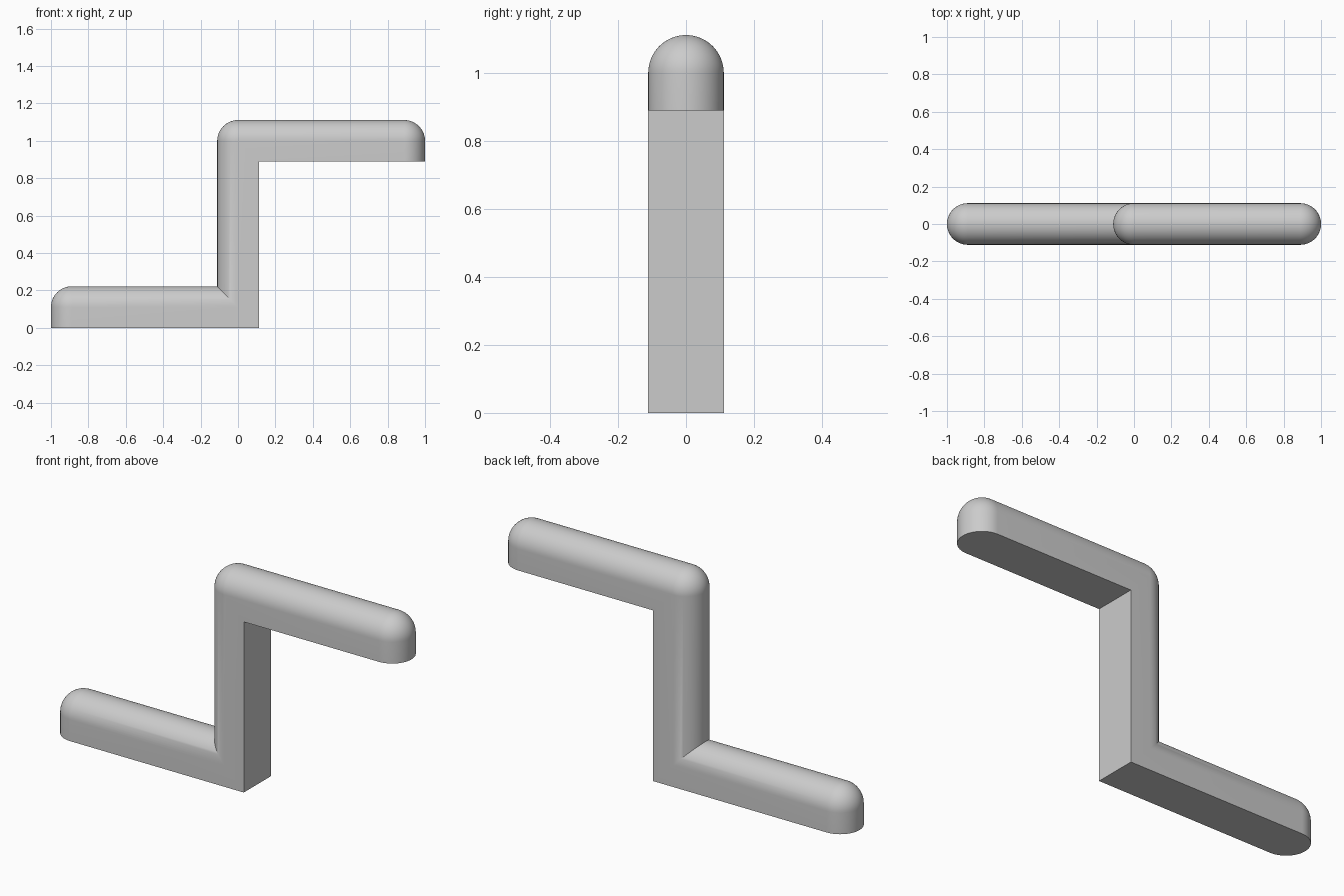
import bpy, bmesh
from math import sin, cos, pi, radians

if "Cube" in bpy.data.objects:
    bpy.data.objects.remove(bpy.data.objects["Cube"])

R = 1 / 9          # half width of the bar
REACH = 8 / 9      # bar length between centres
ARC, TURN = 32, 16

# Cross-section as (y, d): flat underside, straight cheeks, half-round back
section = [(R, -R)]
section += [(R * cos(pi * i / ARC), R * sin(pi * i / ARC)) for i in range(ARC + 1)]
section += [(-R, -R)]


def end_ring(x, z, side, angle):
    """Section folded about a vertical axis, making a domed end."""
    return [(x + side * abs(y) * sin(angle), y * cos(angle), z + d) for y, d in section]


def mitre_ring(x, z):
    """Section cut on the diagonal for the inner corner."""
    return [(x - d, y, z + d) for y, d in section]


def elbow_ring(x, z, angle):
    """Back swings round the ball corner while the flat side stays mitred."""
    ring = []
    for y, d in section:
        nx, nz = (-1, 1) if d < 0 else (-cos(angle), sin(angle))
        ring.append((x + d * nx, y, z + d * nz))
    return ring


steps = [pi / 2 * i / TURN for i in range(TURN + 1)]
low, high = R, R + REACH
rings = [end_ring(-REACH, low, -1, a) for a in reversed(steps)]
rings.append(mitre_ring(0, low))
rings += [elbow_ring(0, high, a) for a in steps]
rings += [end_ring(REACH, high, 1, a) for a in steps]

# Skin the rings into one closed bar
bm = bmesh.new()
loops = [[bm.verts.new(p) for p in ring] for ring in rings]
n = len(section)
for a, b in zip(loops, loops[1:]):
    for i in range(n):
        j = (i + 1) % n
        bm.faces.new((a[i], a[j], b[j], b[i]))
bmesh.ops.remove_doubles(bm, verts=bm.verts, dist=1e-5)
bmesh.ops.dissolve_limit(bm, angle_limit=radians(0.1), verts=bm.verts, edges=bm.edges)
# The two domed tips close on coincident faces' shared edges
bmesh.ops.recalc_face_normals(bm, faces=bm.faces)

mesh = bpy.data.meshes.new("stepped_bar")
bm.to_mesh(mesh)
bm.free()
bar = bpy.data.objects.new("stepped_bar", mesh)
bpy.context.collection.objects.link(bar)

# Plain grey
grey = bpy.data.materials.new("light_grey")
grey.use_nodes = True
colour = (0.6, 0.6, 0.6, 1)
grey.diffuse_color = colour
grey.node_tree.nodes["Principled BSDF"].inputs["Base Color"].default_value = colour
mesh.materials.append(grey)

# Smooth rounds, crisp flat edges
bpy.ops.object.select_all(action="DESELECT")
bar.select_set(True)
bpy.context.view_layer.objects.active = bar
bpy.ops.object.shade_smooth_by_angle(angle=radians(30))
